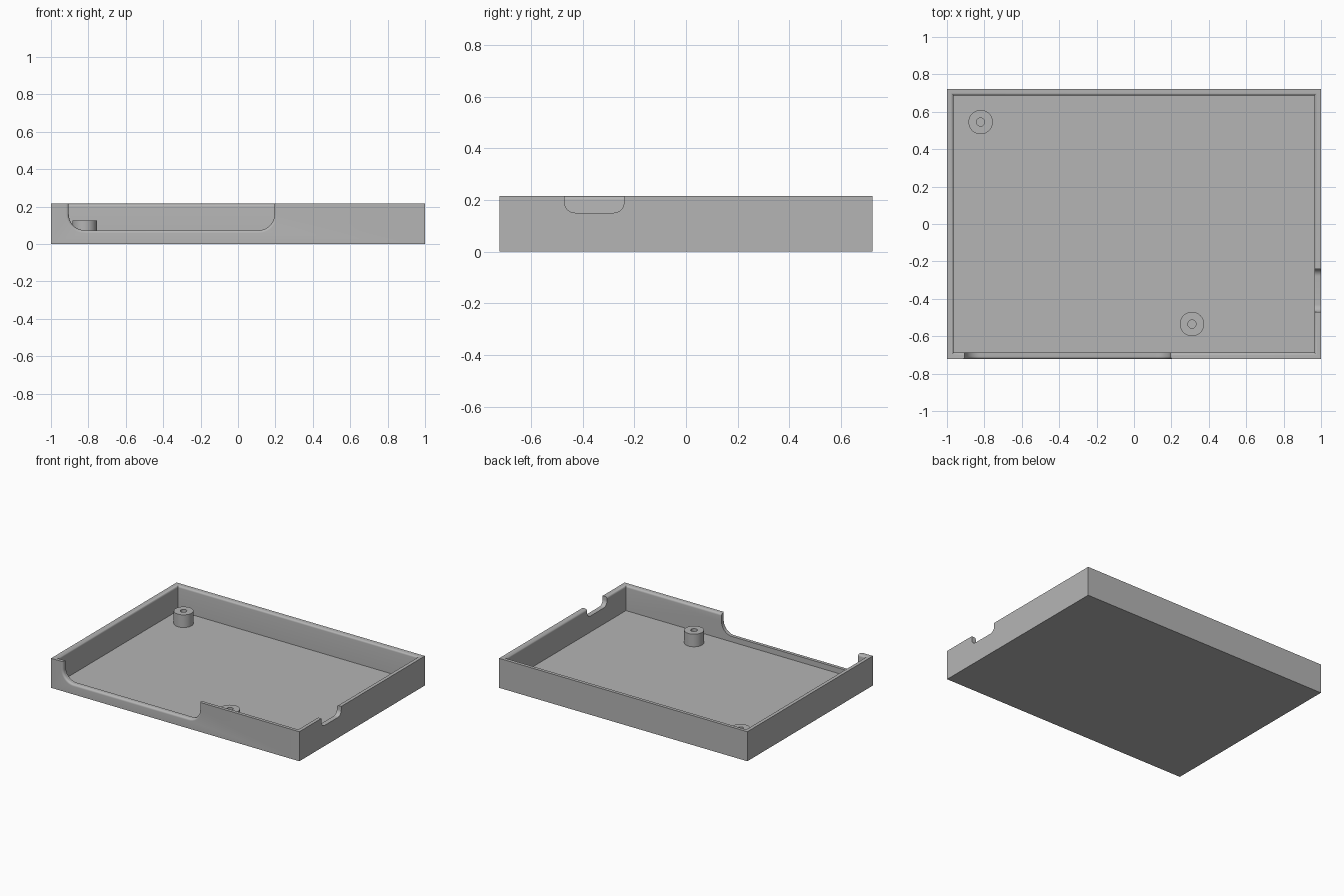
import bpy, bmesh, math
from mathutils import Vector

if "Cube" in bpy.data.objects:
    bpy.data.objects.remove(bpy.data.objects["Cube"])

W, D, H = 1.0, 0.7225, 0.215      # half width, half depth, height
WALL, FLOOR, R = 0.035, 0.033, 0.015

grey = bpy.data.materials.new("plain grey")
grey.diffuse_color = (0.46, 0.46, 0.46, 1)
grey.use_nodes = True
grey.node_tree.nodes["Principled BSDF"].inputs["Base Color"].default_value = grey.diffuse_color


def loft(name, rings, cap_first=True, cap_last=True):
    """Skin a list of closed rings of points into one mesh object."""
    bm = bmesh.new()
    rows = [[bm.verts.new(p) for p in ring] for ring in rings]
    n = len(rows[0])
    for a, b in zip(rows, rows[1:]):
        for i in range(n):
            j = (i + 1) % n
            bm.faces.new((a[i], a[j], b[j], b[i]))
    if cap_first:
        bm.faces.new(rows[0][::-1])
    if cap_last:
        bm.faces.new(rows[-1])
    bmesh.ops.recalc_face_normals(bm, faces=bm.faces)
    mesh = bpy.data.meshes.new(name)
    bm.to_mesh(mesh)
    bm.free()
    mesh.materials.append(grey)
    ob = bpy.data.objects.new(name, mesh)
    bpy.context.collection.objects.link(ob)
    return ob


def u_profile(a, b, bottom, r, grow=0.0, top=0.3, steps=10):
    """U-shaped opening with rounded lower corners, enlarged by grow."""
    pts = [(a - grow, top)]
    for cx, start in ((a + r, math.pi), (b - r, 1.5 * math.pi)):
        for i in range(steps + 1):
            t = start + i / steps * math.pi / 2
            pts.append((cx + (r + grow) * math.cos(t),
                        bottom + r + (r + grow) * math.sin(t)))
    return pts + [(b + grow, top)]


def smooth(ob):
    bpy.ops.object.select_all(action='DESELECT')
    ob.select_set(True)
    bpy.context.view_layer.objects.active = ob
    bpy.ops.object.shade_smooth_by_angle(angle=math.radians(35))


# Tray: walls with a rounded inner top edge, and a floor
section = [(0, 0), (0, H)]
for i in range(7):
    t = i / 6 * math.pi / 2
    section.append((WALL - R + R * math.sin(t), H - R + R * math.cos(t)))
section.append((WALL, FLOOR))
tray = loft("tray", [[(sx * (W - o), sy * (D - o), z)
                      for sx, sy in ((-1, -1), (1, -1), (1, 1), (-1, 1))]
                     for o, z in section])

# Long front opening whose outer edge flares in a quarter round
layers = [(-D + 0.1, 0)]
for i in range(7):
    t = i / 6 * math.pi / 2
    layers.append((-D + R - R * math.sin(t), R * (1 - math.cos(t))))
layers.append((-D - 0.05, R))
front_cutter = loft("front_opening_cutter",
                    [[(u, y, z) for u, z in u_profile(-0.905, 0.195, 0.073, 0.085, g)]
                     for y, g in layers])

# Small notch in the right wall
side_cutter = loft("side_notch_cutter",
                   [[(x, u, z) for u, z in u_profile(-0.47, -0.24, 0.15, 0.04)]
                    for x in (0.9, 1.1)])

for cutter in (front_cutter, side_cutter):
    mod = tray.modifiers.new(cutter.name, 'BOOLEAN')
    mod.operation, mod.solver, mod.object = 'DIFFERENCE', 'EXACT', cutter
    bpy.context.view_layer.objects.active = tray
    bpy.ops.object.modifier_apply(modifier=mod.name)
    bpy.data.objects.remove(cutter)
smooth(tray)

# Screw posts with blind holes
for name, x, y in (("rear_screw_post", -0.82, 0.545), ("front_screw_post", 0.31, -0.535)):
    post = loft(name, [[(x + r * math.cos(k * math.tau / 40), y + r * math.sin(k * math.tau / 40), z)
                        for k in range(40)]
                       for r, z in ((0.065, FLOOR - 0.01), (0.065, 0.125),
                                    (0.022, 0.125), (0.022, FLOOR + 0.002))])
    smooth(post)
